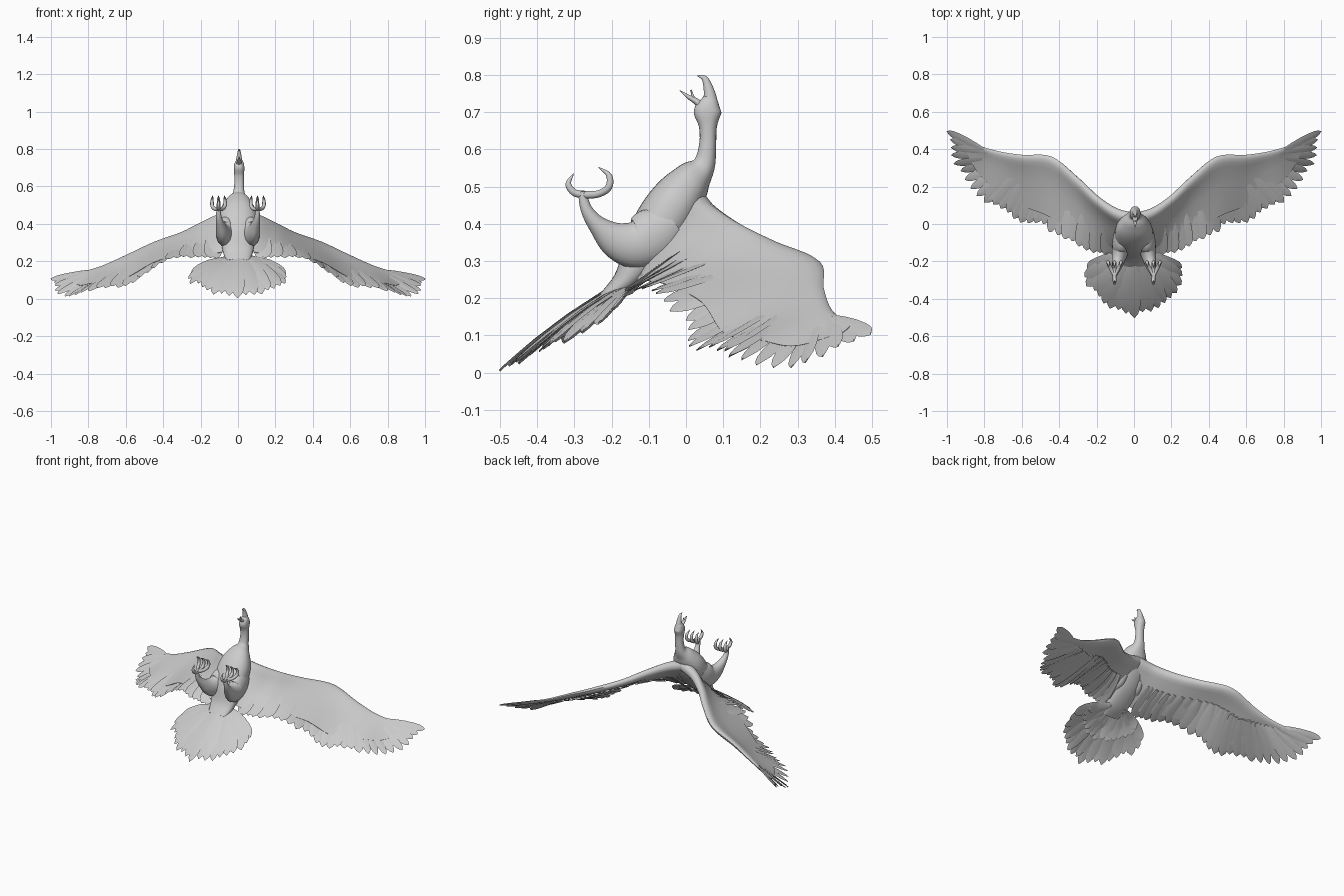
import bpy, bmesh, random
from math import cos, sin, tau, copysign
from mathutils import Vector

if "Cube" in bpy.data.objects:
    bpy.data.objects.remove(bpy.data.objects["Cube"])

random.seed(4)


def spline(pts, u):
    """Catmull-Rom point at u in 0..1 for tuples of any size."""
    n = len(pts) - 1
    f = min(max(u, 0), 1) * n
    i = min(int(f), n - 1)
    t = f - i
    p1, p2 = pts[i], pts[i + 1]
    p0 = pts[i - 1] if i else [2 * a - b for a, b in zip(p1, p2)]
    p3 = pts[i + 2] if i + 2 <= n else [2 * b - a for a, b in zip(p1, p2)]
    return [0.5 * (2 * b + (c - a) * t + (2 * a - 5 * b + 4 * c - d) * t * t
                   + (3 * b - a - 3 * c + d) * t ** 3)
            for a, b, c, d in zip(p0, p1, p2, p3)]


def add_rings(verts, faces, rings):
    """Skin a list of equal closed rings and cap both ends."""
    o, m = len(verts), len(rings[0])
    for r in rings:
        verts.extend(r)
    for i in range(len(rings) - 1):
        for j in range(m):
            k = (j + 1) % m
            a, b = o + i * m, o + (i + 1) * m
            faces.append((a + j, a + k, b + k, b + j))
    faces.append(tuple(o + j for j in reversed(range(m))))
    faces.append(tuple(o + (len(rings) - 1) * m + j for j in range(m)))


def make(name, verts, faces, mirror=False):
    me = bpy.data.meshes.new(name)
    me.from_pydata([tuple(v) for v in verts], [], faces)
    bm = bmesh.new()
    bm.from_mesh(me)
    bmesh.ops.recalc_face_normals(bm, faces=bm.faces)
    bm.to_mesh(me)
    bm.free()
    ob = bpy.data.objects.new(name, me)
    bpy.context.collection.objects.link(ob)
    if mirror:
        ob.modifiers.new("mirror", 'MIRROR').use_mirror_merge = False
    bpy.ops.object.select_all(action='DESELECT')
    ob.select_set(True)
    bpy.context.view_layer.objects.active = ob
    bpy.ops.object.shade_smooth_by_angle(angle=1.0)
    return ob


def tube(name, path, steps=24, sides=20, mirror=False, power=1.0):
    """Rounded tube; path points are x, y, z, half width, half depth."""
    rings = []
    for i in range(steps + 1):
        u = i / steps
        p = spline(path, u)
        tan = (Vector(spline(path, u + .01)[:3]) - Vector(spline(path, u - .01)[:3])).normalized()
        side = Vector((1, 0, 0))
        side = (side - tan * side.dot(tan)).normalized()
        nrm = side.cross(tan)
        ring = []
        for k in range(sides):
            c, s = cos(tau * k / sides), sin(tau * k / sides)
            c, s = copysign(abs(c) ** power, c), copysign(abs(s) ** power, s)
            ring.append(Vector(p[:3]) + side * c * max(p[3], .001) + nrm * s * max(p[4], .001))
        rings.append(ring)
    v, f = [], []
    add_rings(v, f, rings)
    return make(name, v, f, mirror)


def feathers(name, roots, tips, n, width, bulge=0.0, jitter=.015, mirror=False):
    """Row of overlapping flat blades from the root curve to the tip curve."""
    v, f = [], []
    prof = [(0, .5), (.2, .8), (.45, 1), (.7, 1), (.85, .85), (.94, .55), (1, .08)]
    for i in range(n):
        u = i / (n - 1)
        a, b = Vector(spline(roots, u)), Vector(spline(tips, u))
        d = (b - a).normalized()
        s = Vector(spline(tips, u + .03)) - Vector(spline(tips, u - .03))
        s = (s - d * s.dot(d)).normalized()
        nrm = s.cross(d)
        if nrm.z < 0:
            nrm = -nrm
        # the middle and last feathers keep their full length
        b = b - d * random.uniform(0, jitter) * (0 if i in (n // 2, n - 1) else 1)
        lay = nrm * (.002 if i % 2 else -.002)
        rings = []
        for t, w in prof:
            c = a.lerp(b, t) + nrm * bulge * 4 * t * (1 - t) + lay
            h = s * width * .5 * w
            th = nrm * (.006 * (1 - t) + .002)
            # one vane edge tilts up, so neighbours overlap like shingles
            rings.append([c - h - nrm * .003, c + th, c + h + nrm * .003, c - th])
        add_rings(v, f, rings)
    for p in v:
        p.z = max(p.z, .002)
    return make(name, v, f, mirror)


# body, neck and head as one smooth form
tube("body_neck_head", [
    (0, -.22, .20, .06, .016), (0, -.16, .25, .08, .036), (0, -.105, .33, .095, .066),
    (0, -.062, .402, .102, .076), (0, -.02, .468, .095, .070), (.002, .018, .52, .066, .052),
    (.004, .048, .558, .034, .031), (.006, .058, .61, .026, .023), (.006, .059, .66, .026, .024),
    (.006, .058, .70, .028, .037), (.006, .063, .728, .023, .025), (.006, .066, .745, .012, .014)],
    steps=55, sides=36, power=.88)

# open beak with tongue
tube("upper_beak", [(.006, .066, .715, .021, .023), (.006, .064, .745, .016, .017),
                    (.006, .058, .772, .011, .012), (.006, .049, .791, .007, .008),
                    (.006, .030, .798, .001, .001)], sides=14)
tube("lower_beak", [(.006, .055, .705, .018, .014), (.006, .03, .727, .014, .009),
                    (.006, .007, .741, .009, .006), (.006, -.017, .758, .001, .001)], sides=14)
tube("tongue", [(.006, .045, .715, .007, .005), (.006, .022, .737, .007, .004),
                (.006, .013, .76, .002, .002)], steps=10, sides=10)

# legs, mirrored; the thigh grows out of the flank
tube("leg", [(.056, -.04, .405, .045, .06), (.064, -.085, .37, .05, .075),
             (.072, -.135, .345, .046, .066), (.083, -.188, .357, .036, .05),
             (.094, -.235, .394, .025, .027), (.102, -.264, .432, .016, .017),
             (.104, -.275, .465, .012, .013), (.104, -.276, .487, .011, .011)],
     steps=35, mirror=True)
for k, d in enumerate((-.034, 0, .034)):
    x = .104
    tube("front_toe_%d" % (k + 1), [
        (x, -.276, .478, .010, .011), (x + d * .6, -.237, .48, .010, .010),
        (x + d, -.208, .498, .010, .010), (x + d, -.207, .53, .008, .008),
        (x + d * .9, -.235, .552, .001, .001)], sides=10, mirror=True)
tube("hind_toe", [(.104, -.27, .478, .010, .011), (.104, -.30, .484, .010, .010),
                  (.104, -.316, .507, .008, .008), (.104, -.302, .535, .001, .001)],
     sides=10, mirror=True)

# wing: leading edge and trailing edge curves
lead = [(0, .05, .48), (.10, .08, .445), (.20, .15, .397), (.30, .248, .347), (.44, .36, .298),
        (.60, .370, .228), (.72, .388, .175), (.82, .416, .146), (.90, .447, .128)]
trail = [(.03, -.14, .25), (.13, -.145, .225), (.22, -.13, .23), (.32, -.09, .22), (.46, -.02, .17),
         (.62, .03, .07), (.78, .12, .05), (.88, .22, .02), (.95, .36, .06)]
shape = [(.95, .03), (.92, .027), (.9, .023), (.88, .02), (.84, .018),
         (.78, .014), (.7, .010), (.58, .007), (.3, .003)]   # chord share, arm thickness
chord = [(0, 0), (.02, .55), (.06, .9), (.12, 1), (.2, .85), (.32, .55), (.5, .38), (.75, .25), (1, .05)]
rings = []
for i in range(49):
    u = i / 48
    a, b = Vector(spline(lead, u)), Vector(spline(trail, u))
    share, th = spline(shape, u)
    span = Vector(spline(lead, u + .02)) - Vector(spline(lead, u - .02))
    nrm = span.cross(a - b).normalized()
    if nrm.z < 0:
        nrm = -nrm
    b = a.lerp(b, share)
    fill = .7 * max(0, 1 - u * 5)      # thick blend into the flank

    def pt(t, h, sgn):
        if 0 < t < 1 and sgn > 0:
            h += (1.5 - h) * fill * min(1, t * 8, (1 - t) * 4)
        return a.lerp(b, t) + nrm * (sgn * h * th - .008 * 4 * t * (1 - t) * (1 - u))
    rings.append([pt(t, h, 1) for t, h in chord] + [pt(t, h, -1) for t, h in reversed(chord[1:])])
v, f = [], []
add_rings(v, f, rings)
make("wing", v, f, mirror=True)

# flight feathers: inner row along the trailing edge, spread fingers at the tip;
# their roots sit inside the wing, part way along each chord
roots = [(.12, 0, .345), (.18, .03, .325), (.26, .08, .30), (.35, .16, .27), (.43, .22, .245),
         (.50, .25, .215), (.57, .27, .183), (.62, .30, .173), (.66, .32, .163), (.70, .34, .155),
         (.74, .36, .15), (.78, .382, .145), (.80, .396, .144)]
tips = [(.12, -.165, .215), (.20, -.16, .22), (.30, -.125, .22), (.40, -.085, .195), (.50, -.005, .13),
        (.60, .005, .07), (.70, .055, .055), (.80, .115, .045), (.875, .175, .02), (.93, .26, .004),
        (.97, .34, .035), (.99, .42, .07), (1.0, .497, .103)]
feathers("inner_flight_feathers", roots[:8], tips[:8], 19, .068, jitter=.025, mirror=True)
feathers("tip_flight_feathers", roots[7:], tips[7:], 10, .05, jitter=.02, mirror=True)

# tail fan
half = [(.06, -.488, .012), (.115, -.468, .016), (.165, -.437, .035), (.205, -.40, .055),
        (.24, -.355, .075), (.275, -.30, .092), (.255, -.235, .135)]
tail_tips = [(-x, y, z) for x, y, z in reversed(half)] + [(0, -.5, .004)] + half
n = len(tail_tips) - 1
tail_roots = [(.06 * (2 * i / n - 1), -.15, .25 - .03 * abs(2 * i / n - 1)) for i in range(n + 1)]
feathers("tail_feathers", tail_roots, tail_tips, 19, .075, bulge=.015, jitter=.03)
short = [Vector(r).lerp(Vector(t), .6) for r, t in zip(tail_roots, tail_tips)]
feathers("tail_coverts", tail_roots, short, 15, .06, bulge=.012)
